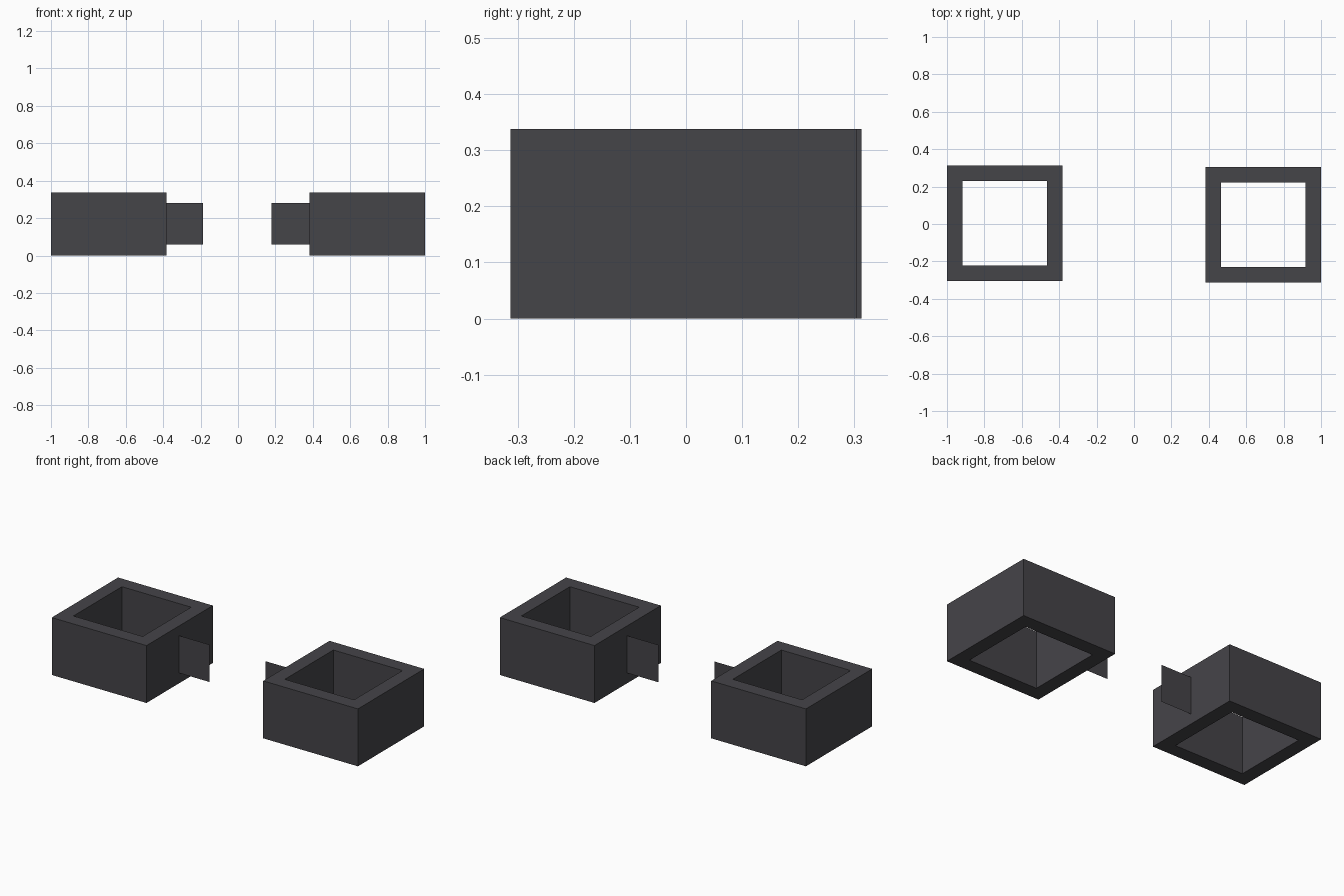
import bpy, bmesh

if "Cube" in bpy.data.objects:
    bpy.data.objects.remove(bpy.data.objects["Cube"])

charcoal = bpy.data.materials.new("charcoal")
charcoal.diffuse_color = (0.06, 0.058, 0.066, 1)
charcoal.use_nodes = True
charcoal.node_tree.nodes["Principled BSDF"].inputs["Base Color"].default_value = charcoal.diffuse_color

SIZE, WALL, HEIGHT = 0.617, 0.083, 0.338


def add_object(name, bm):
    bmesh.ops.recalc_face_normals(bm, faces=bm.faces)
    mesh = bpy.data.meshes.new(name)
    bm.to_mesh(mesh)
    bm.free()
    mesh.materials.append(charcoal)
    bpy.context.collection.objects.link(bpy.data.objects.new(name, mesh))


def square_frame(name, cx, cy):
    # four mitred wall sections around an open square hole
    bm = bmesh.new()
    corners = [(-1, -1), (1, -1), (1, 1), (-1, 1)]
    rings = [[bm.verts.new((cx + sx * h, cy + sy * h, z)) for sx, sy in corners]
             for h, z in ((SIZE / 2, 0), (SIZE / 2, HEIGHT),
                          (SIZE / 2 - WALL, HEIGHT), (SIZE / 2 - WALL, 0))]
    for r in range(4):
        a, b = rings[r], rings[(r + 1) % 4]
        for i in range(4):
            j = (i + 1) % 4
            bm.faces.new((a[i], a[j], b[j], b[i]))
    add_object(name, bm)


def flat_tab(name, x0, x1):
    # paper-thin upright plate on the inner side of a frame
    bm = bmesh.new()
    bm.faces.new([bm.verts.new((x, 0.0, z)) for x, z in
                  ((x0, 0.06), (x1, 0.06), (x1, 0.28), (x0, 0.28))])
    add_object(name, bm)


square_frame("left_frame", -1 + SIZE / 2, 0.004)
square_frame("right_frame", 1 - SIZE / 2, -0.004)
flat_tab("left_tab", -0.385, -0.187)
flat_tab("right_tab", 0.178, 0.385)
